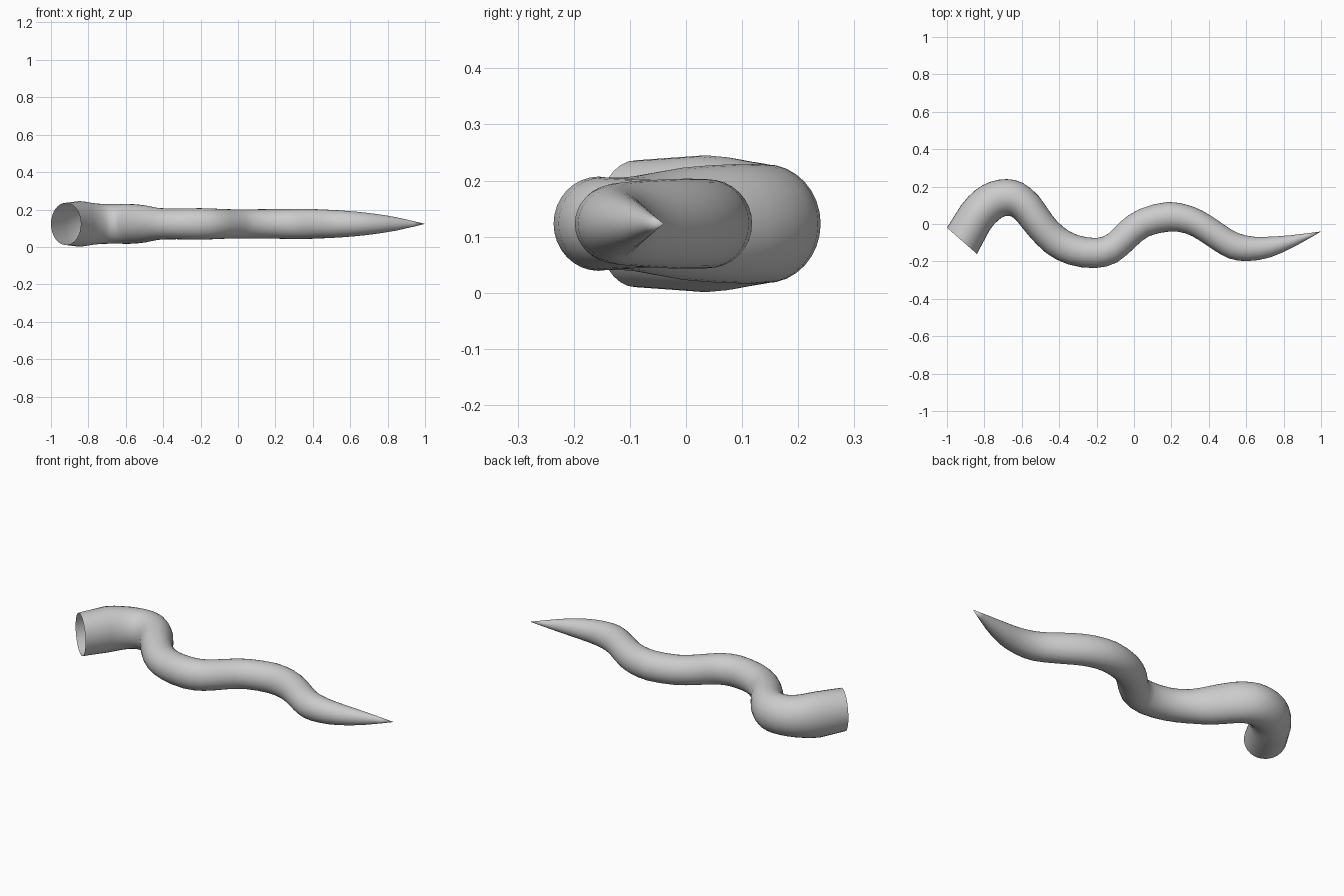
import bpy
import bmesh
import math
from mathutils import Vector

default_cube = bpy.data.objects.get("Cube")
if default_cube:
    bpy.data.objects.remove(default_cube, do_unlink=True)

SIDES = 32
STEPS = 2
AXIS_HEIGHT = 0.123

# Each station: far edge x, y, near edge x, y, half height
STATIONS = [
    (-1, -.02, -.84, -.16, .113),
    (-.925, .1, -.77, -.03, .122),
    (-.85, .18, -.725, .02, .113),
    (-.77, .225, -.695, .04, .107),
    (-.68, .24, -.675, .043, .106),
    (-.595, .22, -.655, .04, .106),
    (-.51, .15, -.625, .015, .106),
    (-.44, .05, -.565, -.06, .1),
    (-.38, -.015, -.47, -.155, .085),
    (-.3, -.06, -.355, -.215, .082),
    (-.2, -.075, -.21, -.236, .084),
    (-.135, -.05, -.09, -.205, .081),
    (-.07, .015, .01, -.12, .078),
    (.03, .08, .08, -.065, .078),
    (.18, .118, .19, -.04, .079),
    (.31, .095, .275, -.05, .08),
    (.41, .045, .345, -.085, .08),
    (.49, -.01, .42, -.135, .077),
    (.56, -.05, .51, -.185, .073),
    (.64, -.068, .61, -.198, .066),
    (.72, -.068, .73, -.178, .055),
    (.84, -.06, .86, -.12, .035),
    (1, -.04, 1, -.04, 0),
]


def make_material(name, value):
    material = bpy.data.materials.new(name)
    material.use_nodes = True
    colour = (value, value, value, 1)
    material.diffuse_color = colour
    material.node_tree.nodes["Principled BSDF"].inputs["Base Color"].default_value = colour
    return material


def blend(a, b, c, d, t):
    """Smooth curve value between b and c."""
    return 0.5 * (2 * b + (c - a) * t + (2 * a - 5 * b + 4 * c - d) * t ** 2
                  + (3 * b - a - 3 * c + d) * t ** 3)


def refined_stations():
    last = len(STATIONS) - 1
    for i in range(last):
        around = [STATIONS[min(max(k, 0), last)] for k in range(i - 1, i + 3)]
        # The open end stays straight, the rest is curved
        steps = 1 if i == 0 else STEPS
        for s in range(steps):
            yield [blend(*values, s / steps) for values in zip(*around)]


def add_ring(bm, station):
    far_x, far_y, near_x, near_y, half_height = station
    far = Vector((far_x, far_y, AXIS_HEIGHT))
    near = Vector((near_x, near_y, AXIS_HEIGHT))
    centre, across = (far + near) / 2, (far - near) / 2
    up = Vector((0, 0, half_height))
    angles = [math.tau * k / SIDES for k in range(SIDES)]
    return [bm.verts.new(centre + across * math.cos(a) + up * math.sin(a)) for a in angles]


# Wavy tapering tube, open at the thick end and pointed at the other
bm = bmesh.new()
rings = [add_ring(bm, station) for station in refined_stations()]
for ring, following in zip(rings, rings[1:]):
    for k in range(SIDES):
        n = (k + 1) % SIDES
        bm.faces.new((ring[k], ring[n], following[n], following[k]))

# Pointed tip
tip = bm.verts.new((STATIONS[-1][0], STATIONS[-1][1], AXIS_HEIGHT))
for k in range(SIDES):
    bm.faces.new((rings[-1][k], rings[-1][(k + 1) % SIDES], tip))

bmesh.ops.recalc_face_normals(bm, faces=bm.faces)
# Keep the outside facing outward on the open shell
bm.normal_update()
highest = max(bm.faces, key=lambda f: f.calc_center_median().z)
if highest.normal.z < 0:
    bmesh.ops.reverse_faces(bm, faces=bm.faces)

mesh = bpy.data.meshes.new("wavy_tentacle")
bm.to_mesh(mesh)
bm.free()
mesh.materials.append(make_material("light_grey", 0.6))

tentacle = bpy.data.objects.new("wavy_tentacle", mesh)
bpy.context.collection.objects.link(tentacle)
bpy.context.view_layer.objects.active = tentacle
tentacle.select_set(True)
bpy.ops.object.shade_smooth_by_angle(angle=math.radians(60))
